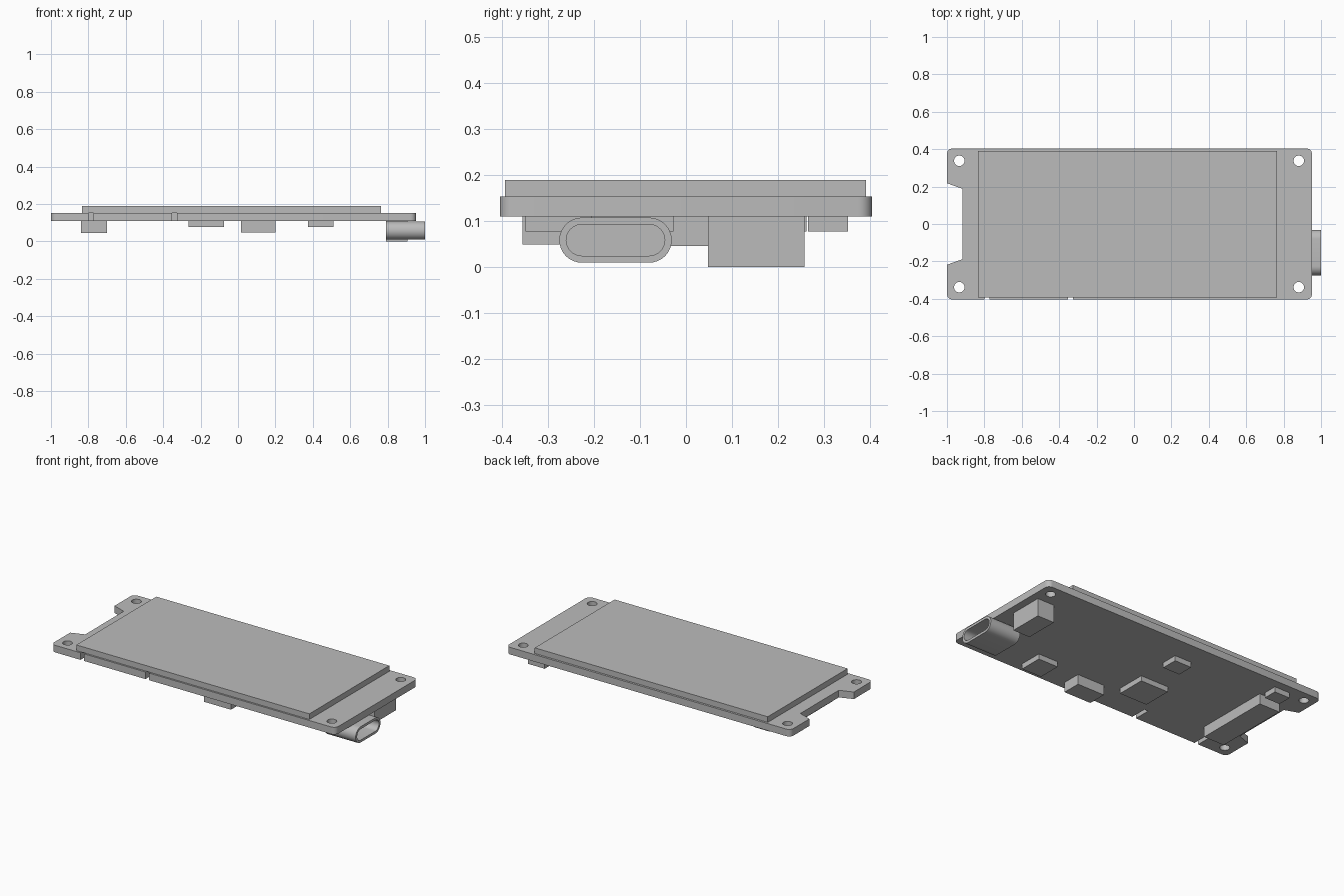
import bpy, bmesh
from math import pi, sin, cos, radians
from mathutils import Matrix

if "Cube" in bpy.data.objects:
    bpy.data.objects.remove(bpy.data.objects["Cube"], do_unlink=True)

grey = bpy.data.materials.new("plain_grey")
grey.use_nodes = True
tone = (0.5, 0.5, 0.5, 1)
grey.diffuse_color = tone
grey.node_tree.nodes["Principled BSDF"].inputs["Base Color"].default_value = tone


def box(name, x0, x1, y0, y1, z0, z1):
    bm = bmesh.new()
    bmesh.ops.create_cube(bm, size=1)
    for v in bm.verts:
        v.co = [lo + (c + 0.5) * (hi - lo)
                for c, lo, hi in zip(v.co, (x0, y0, z0), (x1, y1, z1))]
    mesh = bpy.data.meshes.new(name)
    bm.to_mesh(mesh)
    bm.free()
    mesh.materials.append(grey)
    obj = bpy.data.objects.new(name, mesh)
    bpy.context.collection.objects.link(obj)
    return obj


def arc(cx, cy, r, start, end, steps):
    angles = [radians(start + (end - start) * i / steps) for i in range(steps + 1)]
    return [(cx + r * cos(a), cy + r * sin(a)) for a in angles]


def plate(name, loops, thickness, matrix):
    """Extrude closed outlines; inner loops become holes."""
    curve = bpy.data.curves.new(name, 'CURVE')
    curve.dimensions = '2D'
    curve.fill_mode = 'BOTH'
    curve.extrude = thickness / 2
    for loop in loops:
        spline = curve.splines.new('POLY')
        spline.points.add(len(loop) - 1)
        for p, (x, y) in zip(spline.points, loop):
            p.co = (x, y, 0, 1)
        spline.use_cyclic_u = True
    obj = bpy.data.objects.new(name, curve)
    bpy.context.collection.objects.link(obj)
    bpy.ops.object.select_all(action='DESELECT')
    obj.select_set(True)
    bpy.context.view_layer.objects.active = obj
    bpy.ops.object.convert(target='MESH')
    obj = bpy.context.object
    bm = bmesh.new()
    bm.from_mesh(obj.data)
    bmesh.ops.remove_doubles(bm, verts=bm.verts, dist=0.0001)
    bmesh.ops.recalc_face_normals(bm, faces=bm.faces)
    bm.transform(matrix)
    bm.to_mesh(obj.data)
    bm.free()
    obj.data.materials.clear()
    obj.data.materials.append(grey)
    bpy.ops.object.shade_smooth_by_angle(angle=radians(30))
    return obj


# Circuit board: rounded corners, end notch, two edge slots, four holes
left, right, half, r = -1.0, 0.952, 0.404, 0.03
bottom, top = 0.109, 0.153
outline = arc(left + r, -half + r, r, 180, 270, 6)
for sx in (-0.786, -0.34):
    w, deep = 0.013, -0.3
    outline += [(sx - w, -half), (sx - w, deep), (sx + w, deep), (sx + w, -half)]
outline += arc(right - r, -half + r, r, 270, 360, 6)
outline += arc(right - r, half - r, r, 0, 90, 6)
outline += arc(left + r, half - r, r, 90, 180, 6)
outline += [(left, 0.218), (-0.917, 0.188), (-0.917, -0.188), (left, -0.218)]
holes = [arc(x, y, 0.028, 0, 345, 23) for x in (-0.934, 0.881) for y in (-0.338, 0.338)]
plate("circuit_board", [outline] + holes, top - bottom,
      Matrix.Translation((0, 0, (bottom + top) / 2)))

# Display panel
box("display_panel", -0.835, 0.765, -0.393, 0.391, top, 0.188)

# Parts under the board: x range, y range, lowest z
parts = {
    "long_connector": (-0.84, -0.70, -0.235, 0.24, 0.045),
    "small_connector": (-0.82, -0.715, 0.265, 0.352, 0.077),
    "main_chip": (-0.265, -0.075, -0.21, -0.027, 0.077),
    "memory_chip": (-0.19, -0.075, 0.16, 0.262, 0.077),
    "side_switch": (0.015, 0.20, -0.355, -0.24, 0.048),
    "power_chip": (0.375, 0.51, -0.348, -0.205, 0.077),
    "socket_block": (0.79, 0.905, 0.048, 0.257, 0.0),
}
for name, (x0, x1, y0, y1, z) in parts.items():
    box(name, x0, x1, y0, y1, z, bottom)


# Charging port: open stadium shell with a closed back
def stadium(radius, reach):
    return arc(reach, 0, radius, -90, 90, 16) + arc(-reach, 0, radius, 90, 270, 16)


def facing_right(x):
    axes = Matrix(((0, 0, 1, 0), (1, 0, 0, 0), (0, 1, 0, 0), (0, 0, 0, 1)))
    return Matrix.Translation((x, -0.153, 0.058)) @ axes


shell = stadium(0.049, 0.073)
plate("port_shell", [shell, stadium(0.034, 0.073)], 0.20, facing_right(0.90))
plate("port_back", [shell], 0.01, facing_right(0.795))
